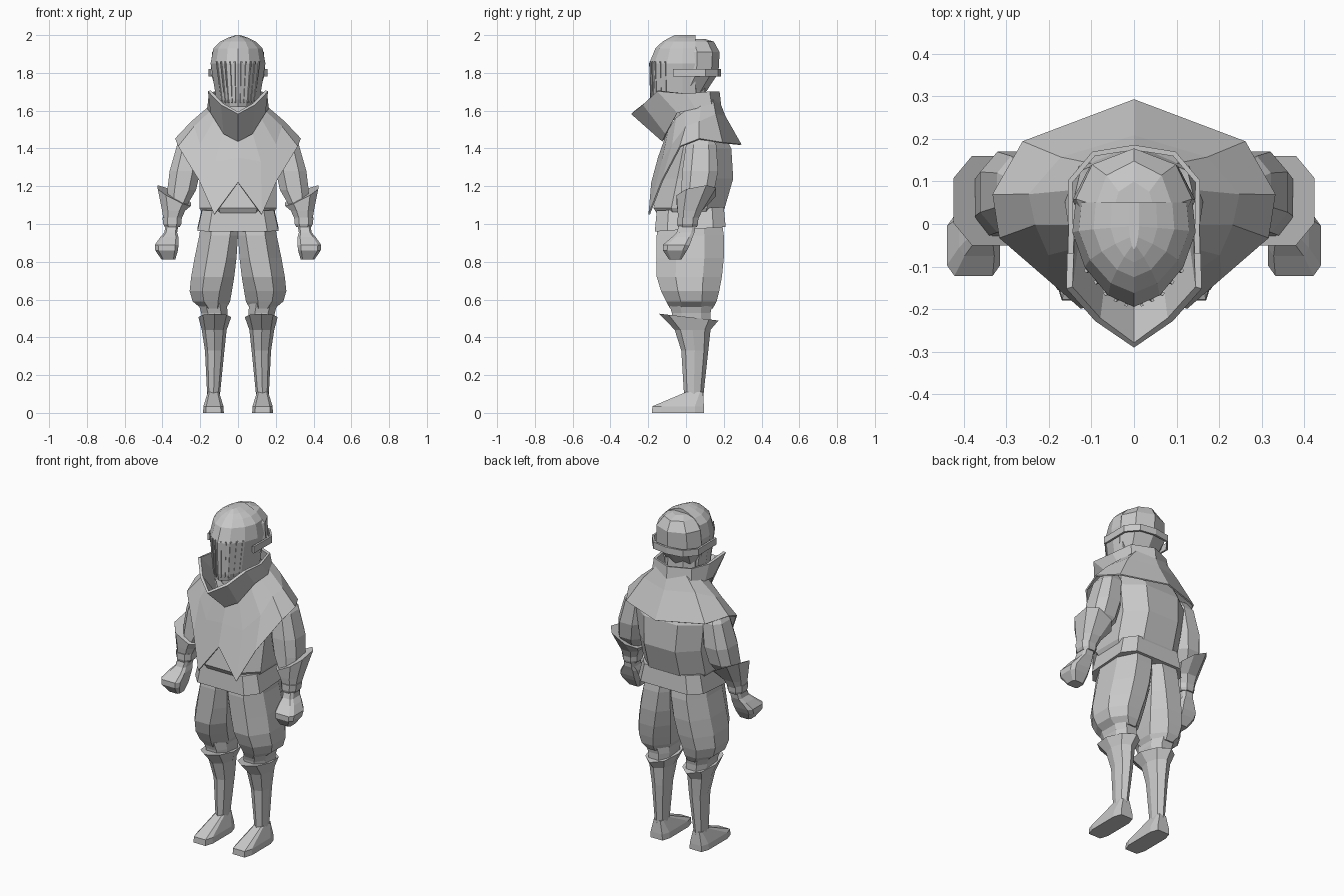
import bpy, bmesh

steel = bpy.data.materials.new("plain grey")
steel.diffuse_color = (0.58, 0.58, 0.58, 1)

# Unit outlines, counter-clockwise from the front
FLAT = [(.5, -1), (1, -.5), (1, .5), (.5, 1), (-.5, 1), (-1, .5), (-1, -.5), (-.5, -1)]
POINTED = [(0, -1), (.72, -.68), (1, 0), (.72, .68), (0, 1), (-.72, .68), (-1, 0), (-.72, -.68)]
BOXY = [(.72, -1), (1, -.65), (1, .65), (.72, 1), (-.72, 1), (-1, .65), (-1, -.65), (-.72, -1)]
THIGH = [(.4, -1), (1, -.42), (1, .42), (.4, 1), (-.65, 1), (-1, .8), (-1, -.8), (-.65, -1)]
SHIN = [(.4, -1), (1, -.42), (1, .42), (.4, 1), (-.3, 1), (-1, .35), (-1, -.35), (-.3, -1)]


def make(name, verts, faces, mirror=False, thick=0):
    me = bpy.data.meshes.new(name)
    me.from_pydata(verts, [], faces)
    bm = bmesh.new()
    bm.from_mesh(me)
    bmesh.ops.recalc_face_normals(bm, faces=bm.faces)
    bm.to_mesh(me)
    bm.free()
    me.materials.append(steel)
    ob = bpy.data.objects.new(name, me)
    bpy.context.collection.objects.link(ob)
    if mirror:
        ob.modifiers.new("mirror", 'MIRROR').merge_threshold = 0.001
    if thick:
        s = ob.modifiers.new("thickness", 'SOLIDIFY')
        s.thickness, s.offset = thick, 0
    return ob


def skin(name, rings, mirror=False):
    """Closed body through rings that have the same number of points."""
    n = len(rings[0])
    faces = [tuple(range(n)), tuple(range((len(rings) - 1) * n, len(rings) * n))]
    for r in range(len(rings) - 1):
        for i in range(n):
            j = (i + 1) % n
            faces.append((r * n + i, r * n + j, r * n + n + j, r * n + n + i))
    return make(name, [p for ring in rings for p in ring], faces, mirror)


def loft(name, rows, shape=FLAT, mirror=False, end=None):
    """Rows: z, x0, x1, y0, y1 and optional tilt; the outline blends from shape to end."""
    rings = []
    for k, (z, x0, x1, y0, y1, *tilt) in enumerate(rows):
        tx, ty = tilt or (0, 0)
        t = k / (len(rows) - 1)
        outline = [(a[0] * (1 - t) + b[0] * t, a[1] * (1 - t) + b[1] * t)
                   for a, b in zip(shape, end or shape)]
        rings.append([((x0 + x1) / 2 + u * (x1 - x0) / 2, (y0 + y1) / 2 + v * (y1 - y0) / 2,
                       z + u * tx + v * ty) for u, v in outline])
    return skin(name, rings, mirror)


def sheet(name, columns, thick):
    """Mirrored plate through columns of points."""
    n = len(columns[0])
    faces = [(c * n + r, c * n + n + r, c * n + n + r + 1, c * n + r + 1)
             for c in range(len(columns) - 1) for r in range(n - 1)]
    return make(name, [p for c in columns for p in c], faces, True, thick)


# Feet and boots
loft("foot", [(0, .075, .185, -.18, .095), (.035, .077, .183, -.178, .095),
              (.11, .1, .16, .0, .09)], BOXY, True)
loft("boot", [(.09, .096, .163, -.01, .092), (.33, .072, .175, -.025, .118),
              (.44, .06, .192, -.06, .13), (.507, .036, .21, -.142, .172, 0, -.018)],
     POINTED, True)
loft("knee", [(.48, .06, .19, -.07, .13), (.53, .055, .195, -.075, .13),
              (.58, .06, .21, -.09, .14)], mirror=True)

# Baggy trousers
loft("trouser_leg", [(.553, .062, .195, -.085, .142), (.59, .042, .24, -.105, .162),
                     (.645, .032, .256, -.132, .176), (.72, .02, .248, -.155, .19),
                     (.82, .008, .23, -.155, .2), (.94, 0, .205, -.155, .2),
                     (1.01, 0, .195, -.145, .19)], SHIN, True, THIGH)

# Belt and tunic
loft("belt", [(.972, -.215, .215, -.165, .21, 0, .012), (1.08, -.19, .19, -.155, .2, 0, .01)], BOXY)
loft("tunic", [(1.04, -.18, .18, -.145, .18), (1.085, -.205, .205, -.172, .205),
               (1.24, -.205, .205, -.145, .25), (1.4, -.225, .225, -.1, .24),
               (1.5, -.2, .2, -.06, .19), (1.62, -.12, .12, -.03, .14)])

# Shoulder cape with two hanging points at the front
sheet("cape", [
    [(0, -.11, 1.45), (0, -.145, 1.35), (0, -.18, 1.22)],
    [(.07, -.09, 1.5), (.12, -.125, 1.33), (.125, -.195, 1.05)],
    [(.12, -.05, 1.56), (.2, -.07, 1.42), (.205, -.125, 1.23)],
    [(.14, 0, 1.6), (.23, 0, 1.515), (.315, -.03, 1.41)],
    [(.14, .08, 1.63), (.245, .07, 1.54), (.33, .07, 1.45)],
    [(.1, .14, 1.66), (.17, .155, 1.58), (.26, .192, 1.43)],
    [(0, .17, 1.66), (0, .205, 1.57), (0, .29, 1.42)]], .008)

# High collar with a beak at the front
sheet("collar", [
    [(0, -.12, 1.442), (0, -.285, 1.588)],
    [(.07, -.105, 1.48), (.085, -.225, 1.635)],
    [(.138, -.045, 1.59), (.152, -.15, 1.705)],
    [(.155, .05, 1.61), (.147, .0, 1.69)],
    [(.125, .13, 1.635), (.12, .12, 1.7)],
    [(0, .178, 1.63), (0, .17, 1.7)]], .016)

# Arms, flared cuffs and fists
loft("sleeve", [(1.09, .275, .368, -.03, .09), (1.18, .222, .374, -.025, .15),
                (1.28, .2, .362, -.02, .17), (1.42, .19, .322, 0, .16),
                (1.47, .2, .285, .03, .13)], mirror=True)
loft("cuff", [(1.025, .3, .395, -.04, .065), (1.07, .28, .402, -.045, .085),
              (1.15, .25, .425, -.05, .16, .045, .02)], FLAT, True)
loft("wristband", [(.985, .308, .388, -.042, .058), (1.0, .3, .396, -.047, .063),
                   (1.035, .297, .4, -.046, .066)], mirror=True)
loft("fist", [(.812, .332, .405, -.09, -.025), (.86, .318, .438, -.122, .005),
              (.89, .315, .44, -.122, .02), (.93, .315, .412, -.075, .035),
              (.955, .322, .39, -.05, .045), (1.0, .315, .383, -.035, .052)], BOXY, True)

# Neck and rear half of the helmet
loft("neck", [(1.55, -.1, .1, -.08, .11), (1.72, -.1, .1, -.08, .1)])
loft("helmet_back", [(1.69, -.11, .11, -.09, .1), (1.8, -.145, .145, -.06, .172),
                     (1.91, -.137, .137, -.06, .178), (1.965, -.09, .09, -.06, .148),
                     (1.98, -.05, .05, -.05, .1)], POINTED)

# Visor: half outline as (width factor, front factor), flat at the back
HALF = [(0, -1), (.42, -.86), (.8, -.52), (1, -.1)]
VISOR = [(1.62, .098, -.183), (1.66, .115, -.19), (1.85, .145, -.195),
         (1.93, .13, -.162), (1.965, .095, -.125), (1.985, .055, -.09), (2.0, .012, -.06)]


def visor_point(row, u, v, lift=0):
    z, w, front = row
    return (u * w * (1 + lift), -front * v * (1 + lift), z)


rings = []
for row in VISOR:
    half = [visor_point(row, u, v) for u, v in HALF] + [(row[1] * .95, .05, row[0])]
    rings.append(half + [(-x, y, z) for x, y, z in reversed(half[1:])])
skin("visor", rings)

# Upright bars over the face opening
low, high = (1.64, .107, -.186), (1.86, .144, -.193)
for k, f in enumerate((0.3, 0.7, 1.1, 1.5, 1.9)):
    cols = []
    for g in (f - .05, f + .05):
        i = min(int(g), 2)
        t = g - i
        u, v = [HALF[i][a] * (1 - t) + HALF[i + 1][a] * t for a in (0, 1)]
        cols.append([visor_point(low, u, v, .03), visor_point(high, u, v, .03)])
    sheet("visor_bar_%d" % (k + 1), cols, .006)

# Hinge strap around the rear of the helmet
strap = [(.148, -.07), (.15, .1), (.095, .165), (0, .18)]
sheet("helmet_strap", [[(x, y, 1.78), (x, y, 1.82)] for x, y in strap], .012)
